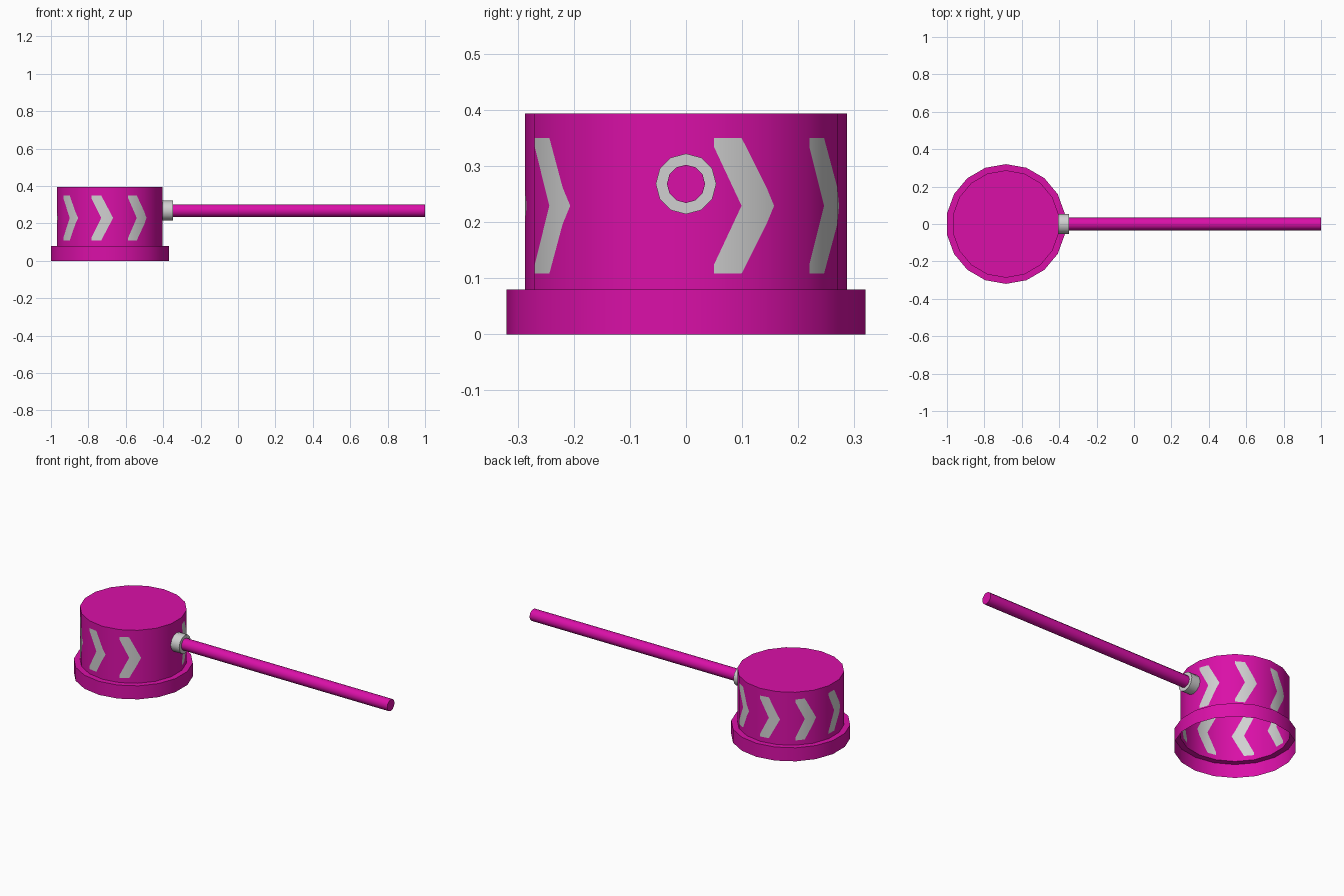
import bpy, bmesh, math
from mathutils import Matrix, Vector

if "Cube" in bpy.data.objects:
    bpy.data.objects.remove(bpy.data.objects["Cube"])

CX, R_WALL, R_BRIM = -0.685, 0.287, 0.32
Z_BRIM, Z_TOP, Z_MID = 0.08, 0.393, 0.229


def material(name, rgb):
    m = bpy.data.materials.new(name)
    m.diffuse_color = (*rgb, 1)
    m.use_nodes = True
    m.node_tree.nodes["Principled BSDF"].inputs["Base Color"].default_value = m.diffuse_color
    return m


magenta = material("magenta", (0.70, 0.005, 0.39))
grey = material("light grey", (0.63, 0.63, 0.63))


def finish(bm, name, mats, recalc=False):
    bmesh.ops.remove_doubles(bm, verts=bm.verts, dist=1e-5)
    bmesh.ops.dissolve_degenerate(bm, edges=bm.edges, dist=1e-5)
    if recalc:
        bmesh.ops.recalc_face_normals(bm, faces=bm.faces)
    me = bpy.data.meshes.new(name)
    bm.to_mesh(me)
    bm.free()
    for m in mats:
        me.materials.append(m)
    ob = bpy.data.objects.new(name, me)
    bpy.context.collection.objects.link(ob)
    bpy.ops.object.select_all(action='DESELECT')
    ob.select_set(True)
    bpy.context.view_layer.objects.active = ob
    bpy.ops.object.shade_smooth_by_angle(angle=math.radians(35))
    return ob


def on_drum(deg, r, z):
    """Point on the 18-sided outline (corners at 10, 30, 50 ... degrees)."""
    mid = round(deg / 20) * 20
    d = r * math.cos(math.radians(10)) / math.cos(math.radians(deg - mid))
    a = math.radians(deg)
    return Vector((CX + d * math.cos(a), d * math.sin(a), z))


# Drum wall: nine 40-degree sectors, each cut along a chevron outline.
# Columns: angle offset, outer and inner half height of the chevron
columns = [(0, 0.121, 0.105), (10.5, 0.121, 0.0), (20, 0.0326, 0.0),
           (23.5, 0.0, 0.0), (40, 0.121, 0.105)]
bm = bmesh.new()
for s in range(9):
    rings = []
    for off, outer, inner in columns:
        zs = (Z_BRIM, Z_MID - outer, Z_MID - inner,
              Z_MID + inner, Z_MID + outer, Z_TOP)
        rings.append([on_drum(10 + 40 * s + off, R_WALL, z) for z in zs])
    for c in range(4):
        for k in range(5):
            quad = [rings[c][k], rings[c + 1][k], rings[c + 1][k + 1], rings[c][k + 1]]
            pts = []
            for p in quad:
                if all((p - q).length > 1e-5 for q in pts):
                    pts.append(p)
            if len(pts) > 2:
                f = bm.faces.new([bm.verts.new(p) for p in pts])
                # the sector at the handle stays plain
                f.material_index = int(k in (1, 3) and c < 3 and s < 8)
wall = finish(bm, "drum_wall", [magenta, grey])
wall.data.normals_split_custom_set_from_vertices(
    [Vector((v.co.x - CX, v.co.y, 0)).normalized() for v in wall.data.vertices])

# Flat drum top
corners = [10 + 20 * i for i in range(18)]
bm = bmesh.new()
bm.faces.new([bm.verts.new(on_drum(a, R_WALL, Z_TOP)) for a in corners])
finish(bm, "drum_top", [magenta])

# Open brim: outer band and the step in to the wall
bm = bmesh.new()
profile = [(R_BRIM, 0), (R_BRIM, Z_BRIM), (R_WALL, Z_BRIM)]
for a in corners:
    for (r0, z0), (r1, z1) in zip(profile, profile[1:]):
        bm.faces.new([bm.verts.new(p) for p in (
            on_drum(a, r0, z0), on_drum(a + 20, r0, z0),
            on_drum(a + 20, r1, z1), on_drum(a, r1, z1))])
finish(bm, "brim", [magenta])


def rod(name, x0, x1, r, mat):
    """Capped cylinder along x."""
    bm = bmesh.new()
    place = Matrix.Translation(((x0 + x1) / 2, 0, 0.268)) @ Matrix.Rotation(math.pi / 2, 4, 'Y')
    bmesh.ops.create_cone(bm, cap_ends=True, segments=12, radius1=r, radius2=r,
                          depth=x1 - x0, matrix=place)
    return finish(bm, name, [mat], True)


# Collar and handle
rod("collar", -0.404, -0.347, 0.054, grey)
rod("handle", -0.38, 1.0, 0.034, magenta)
